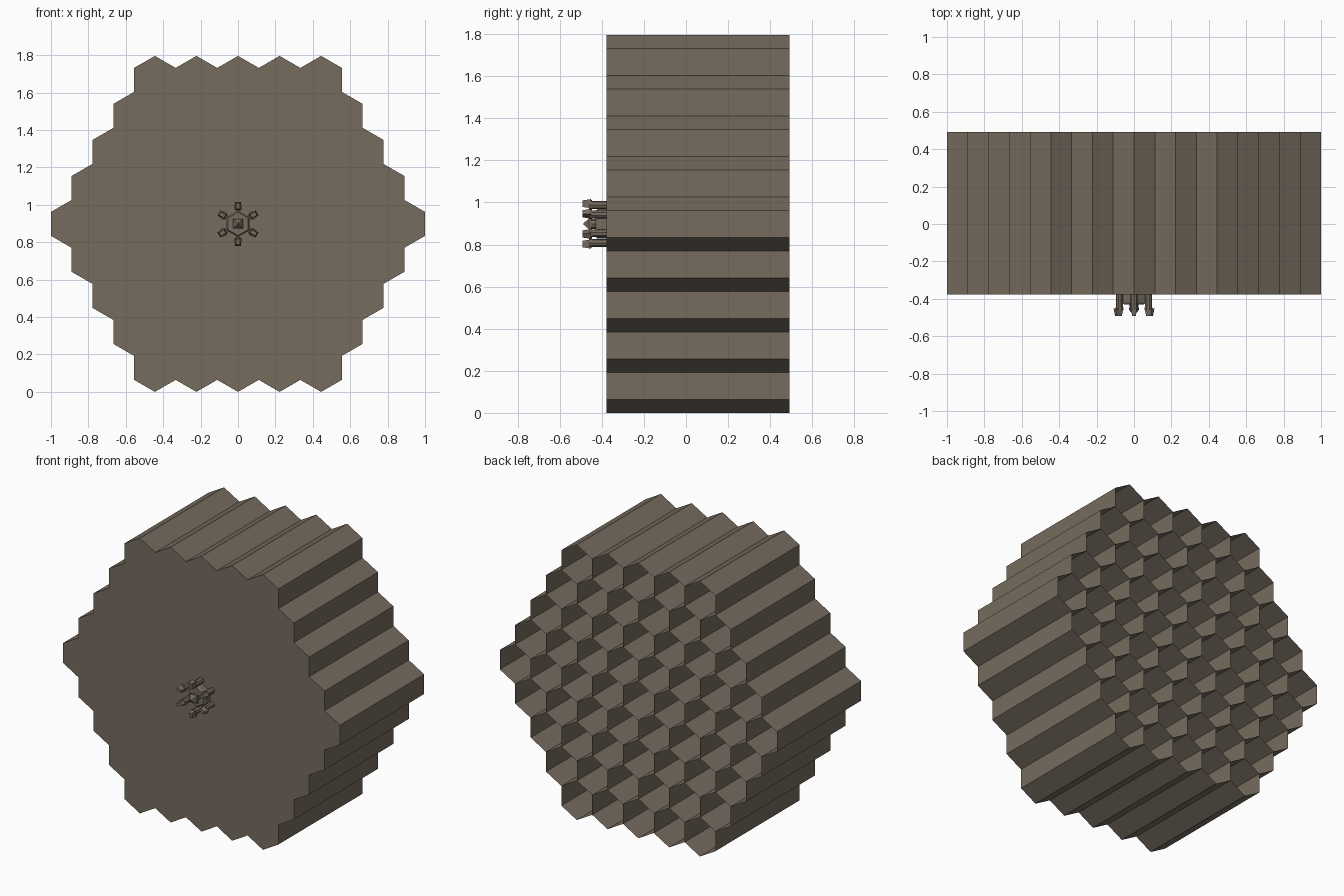
import bpy, bmesh, math
from mathutils import Matrix, Vector

if "Cube" in bpy.data.objects:
    bpy.data.objects.remove(bpy.data.objects["Cube"])

PITCH = 2 / 9                  # flat-to-flat cell width
R = PITCH / math.sqrt(3)       # cell corner radius
ROW = 1.5 * R
CZ = 4 * ROW + R               # height of the centre cell
FRONT, BACK = -0.377, 0.491

mat = bpy.data.materials.new("bronze_grey")
mat.diffuse_color = (0.18, 0.147, 0.112, 1)
mat.use_nodes = True
mat.node_tree.nodes["Principled BSDF"].inputs["Base Color"].default_value = mat.diffuse_color


def ring(bm, cx, cz, y, r, sides, turn=0.0):
    pts = []
    for i in range(sides):
        a = turn + 2 * math.pi * i / sides
        pts.append(bm.verts.new((cx + r * math.cos(a), y, cz + r * math.sin(a))))
    return pts


def lathe(bm, cx, cz, profile, sides, turn=0.0, cap_end=True):
    """Stack of rings running along y; profile holds (y, radius)."""
    rings = [ring(bm, cx, cz, y, r, sides, turn) for y, r in profile]
    for a, b in zip(rings, rings[1:]):
        for i in range(sides):
            j = (i + 1) % sides
            bm.faces.new((a[i], b[i], b[j], a[j]))
    bm.faces.new(rings[0])
    if cap_end:
        bm.faces.new(rings[-1][::-1])


def block(bm, size, front_scale, matrix):
    """Box whose -y end is narrowed by front_scale."""
    made = bmesh.ops.create_cube(bm, size=1)["verts"]
    for v in made:
        k = front_scale if v.co.y < 0 else 1
        v.co = Vector((v.co.x * size[0] * k, v.co.y * size[1], v.co.z * size[2] * k))
    bmesh.ops.transform(bm, matrix=matrix, verts=made)


def finish(bm, name):
    mesh = bpy.data.meshes.new(name)
    bm.to_mesh(mesh)
    bm.free()
    mesh.materials.append(mat)
    obj = bpy.data.objects.new(name, mesh)
    bpy.context.collection.objects.link(obj)
    return obj


# Honeycomb: rows of 5 to 9 hexagonal tubes, closed in front, open behind
bm = bmesh.new()
for row in range(-4, 5):
    count = 9 - abs(row)
    for i in range(count):
        x = (i - (count - 1) / 2) * PITCH
        lathe(bm, x, CZ + row * ROW, [(FRONT, R), (BACK, R)], 6,
              math.pi / 6, cap_end=False)
finish(bm, "honeycomb_cells")

# Hexagonal hub behind the nozzles
bm = bmesh.new()
lathe(bm, 0, CZ, [(-0.43, 0.062), (-0.42, 0.07), (FRONT, 0.07)], 6, math.pi / 6)
bmesh.ops.recalc_face_normals(bm, faces=bm.faces)
finish(bm, "hub")

# Centre probe with a square pointed tip
bm = bmesh.new()
lathe(bm, 0, CZ, [(-0.452, 0.024), (FRONT, 0.024)], 8)
lathe(bm, 0, CZ, [(-0.488, 0.004), (-0.46, 0.036), (-0.448, 0.036)], 4, math.pi / 4)
bmesh.ops.recalc_face_normals(bm, faces=bm.faces)
finish(bm, "centre_probe")

# Six prongs around the hub: shaft, collar and tapered head
for n in range(6):
    a = math.pi / 2 + n * math.pi / 3
    x, z = 0.09 * math.cos(a), CZ + 0.09 * math.sin(a)
    bm = bmesh.new()
    lathe(bm, x, z, [(-0.455, 0.019), (FRONT, 0.019)], 8, a)
    lathe(bm, x, z, [(-0.46, 0.023), (-0.446, 0.023)], 8, a)
    spin = Matrix.Translation((0, 0, CZ)) @ Matrix.Rotation(math.pi / 2 - a, 4, 'Y')
    block(bm, (0.03, 0.04, 0.044), 0.7, spin @ Matrix.Translation((0, -0.471, 0.096)))
    bmesh.ops.recalc_face_normals(bm, faces=bm.faces)
    finish(bm, f"prong_{n + 1}")
